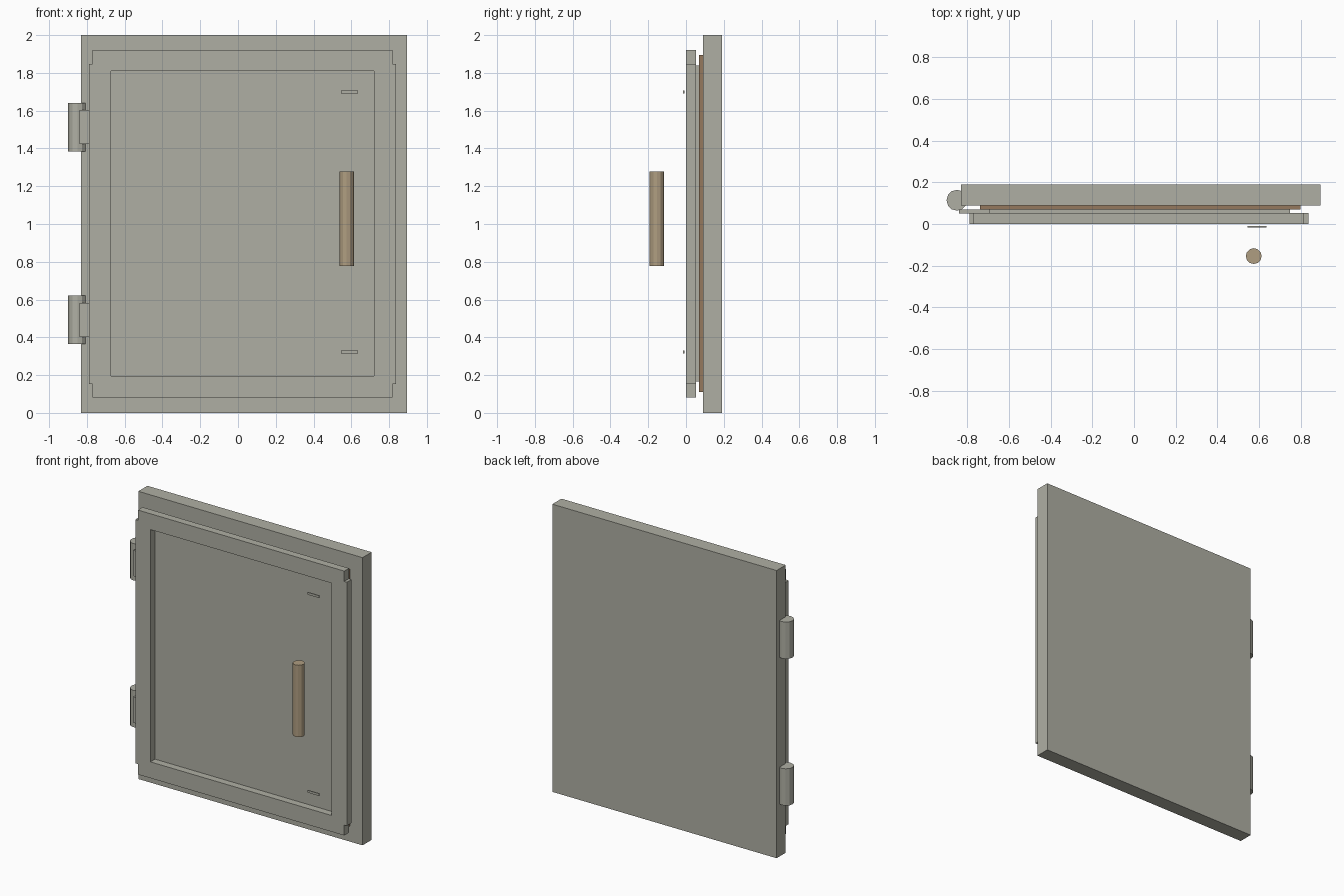
import bpy
import bmesh
from mathutils import Matrix

cube = bpy.data.objects.get("Cube")
if cube:
    bpy.data.objects.remove(cube, do_unlink=True)


def material(name, color):
    mat = bpy.data.materials.new(name)
    mat.use_nodes = True
    mat.diffuse_color = (*color, 1)
    mat.node_tree.nodes["Principled BSDF"].inputs["Base Color"].default_value = (*color, 1)
    return mat


steel = material("warm grey steel", (0.43, 0.43, 0.37))
brass = material("dull brass", (0.43, 0.34, 0.22))
rubber = material("brown seal", (0.30, 0.19, 0.11))


def finish(name, bm, mat):
    bmesh.ops.recalc_face_normals(bm, faces=bm.faces)
    mesh = bpy.data.meshes.new(name)
    bm.to_mesh(mesh)
    bm.free()
    mesh.materials.append(mat)
    obj = bpy.data.objects.new(name, mesh)
    bpy.context.collection.objects.link(obj)
    return obj


def box(name, x, y, z, mat):
    bm = bmesh.new()
    size = [b - a for a, b in (x, y, z)]
    centre = [(a + b) / 2 for a, b in (x, y, z)]
    bmesh.ops.create_cube(bm, size=1, matrix=Matrix.Translation(centre) @ Matrix.Diagonal((*size, 1)))
    return finish(name, bm, mat)


def post(name, x, y, z, radius, sides, mat):
    bm = bmesh.new()
    bmesh.ops.create_cone(bm, cap_ends=True, segments=sides, radius1=radius, radius2=radius,
                          depth=z[1] - z[0], matrix=Matrix.Translation((x, y, sum(z) / 2)))
    return finish(name, bm, mat)


# Back plate, seal and recessed panel
box("back_plate", (-0.83, 0.895), (0.09, 0.19), (0, 2), steel)
box("seal", (-0.74, 0.80), (0.07, 0.09), (0.11, 1.895), rubber)
box("recessed_panel", (-0.695, 0.75), (0.05, 0.07), (0.165, 1.84), steel)

# Door rim with stepped corners around a rectangular opening
left, right, low, high = -0.79, 0.837, 0.082, 1.92
step_x, step_z = 0.02, 0.072
outer = []
for x, sx in ((left, 1), (right, -1)):
    for z, sz in ((low, 1), (high, -1)):
        corner = [(x, z + sz * step_z), (x + sx * step_x, z + sz * step_z), (x + sx * step_x, z)]
        outer.append(corner if sx == sz else corner[::-1])
outline = outer[0] + outer[2] + outer[3] + outer[1]
opening = [(-0.673, 0.195), (0.72, 0.195), (0.72, 1.81), (-0.673, 1.81)]

bm = bmesh.new()
edges = []
for loop in (outline, opening):
    verts = [bm.verts.new((x, 0, z)) for x, z in loop]
    edges += [bm.edges.new((verts[i - 1], verts[i])) for i in range(len(verts))]
bmesh.ops.triangle_fill(bm, edges=edges, use_beauty=True)
bmesh.ops.dissolve_limit(bm, angle_limit=0.01, verts=bm.verts[:], edges=bm.edges[:])
extruded = bmesh.ops.extrude_face_region(bm, geom=bm.faces[:], use_keep_orig=True)
moved = [g for g in extruded["geom"] if isinstance(g, bmesh.types.BMVert)]
bmesh.ops.translate(bm, verts=moved, vec=(0, 0.052, 0))
finish("door_rim", bm, steel)

# Hinges: barrel beside the plate, leaf tucked behind the rim
for label, z in (("lower", 0.493), ("upper", 1.513)):
    post(label + "_hinge_barrel", -0.85, 0.114, (z - 0.128, z + 0.128), 0.05, 12, steel)
    box(label + "_hinge_leaf", (-0.84, -0.695), (0.05, 0.07), (z - 0.09, z + 0.09), steel)

# Handle and the two small plates above and below it
post("handle", 0.575, -0.154, (0.777, 1.277), 0.038, 12, brass)
for label, z in (("lower", 0.322), ("upper", 1.698)):
    box(label + "_handle_plate", (0.545, 0.635), (-0.016, -0.009), (z - 0.008, z + 0.008), steel)
